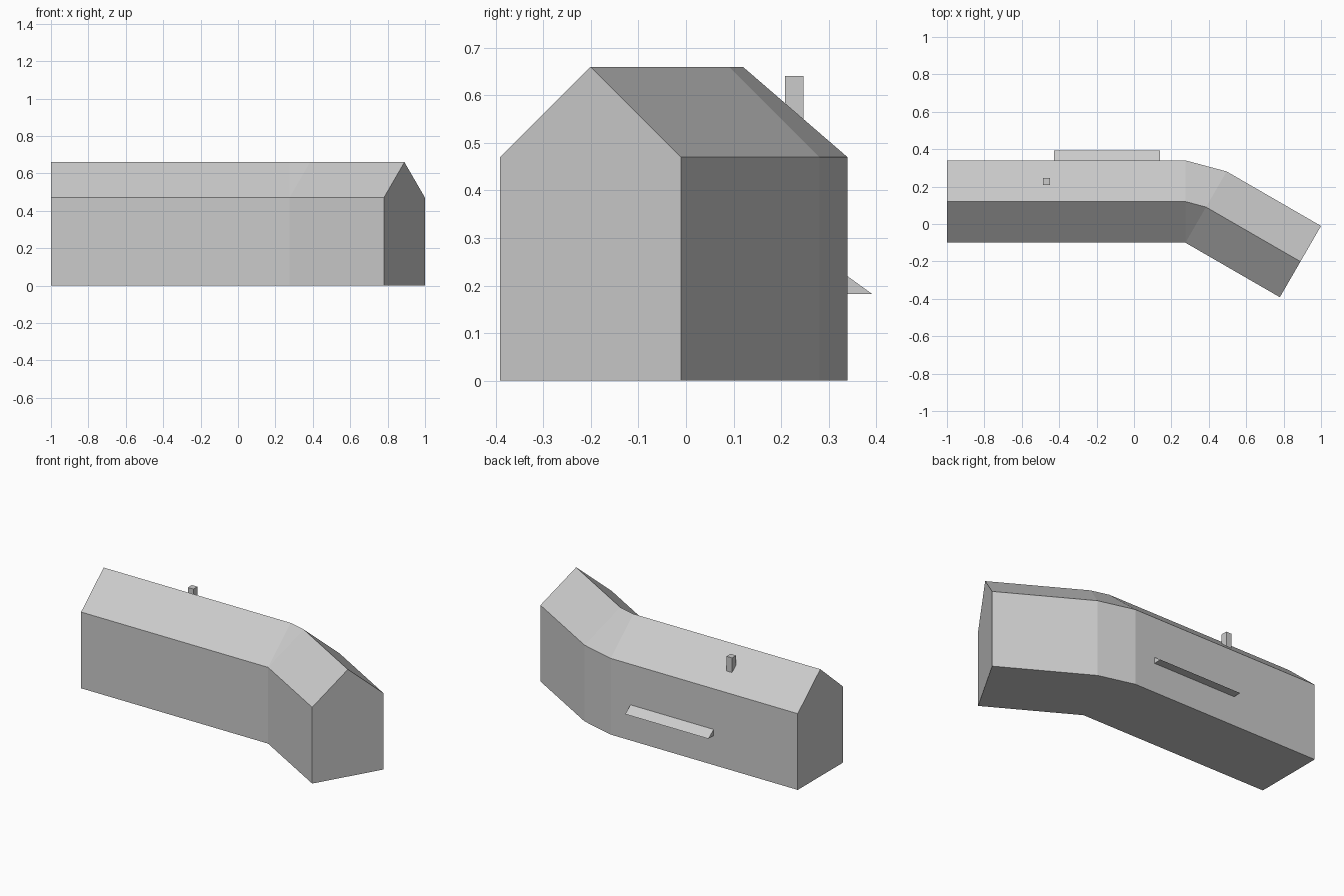
import bpy
from math import sin, cos, radians

if "Cube" in bpy.data.objects:
    bpy.data.objects.remove(bpy.data.objects["Cube"])

EAVE, RIDGE, DEPTH = 0.47, 0.66, 0.44


def loft(name, rings):
    """Closed solid through a series of matching cross-sections."""
    n = len(rings[0])
    verts = [v for ring in rings for v in ring]
    faces = [tuple(range(n))[::-1], tuple(range(len(verts) - n, len(verts)))]
    for r in range(len(rings) - 1):
        for i in range(n):
            j = (i + 1) % n
            quad = [r * n + i, r * n + j, (r + 1) * n + j, (r + 1) * n + i]
            # drop repeated corners where the sections pivot on one point
            keep = []
            for k in quad:
                if verts[k] not in [verts[m] for m in keep]:
                    keep.append(k)
            if len(keep) > 2:
                faces.append(tuple(keep))
    mesh = bpy.data.meshes.new(name)
    mesh.from_pydata(verts, [], faces)
    mesh.validate()
    obj = bpy.data.objects.new(name, mesh)
    bpy.context.collection.objects.link(obj)
    # weld the shared pivot edge and make normals consistent
    import bmesh
    bm = bmesh.new()
    bm.from_mesh(mesh)
    bmesh.ops.remove_doubles(bm, verts=bm.verts, dist=1e-5)
    bmesh.ops.recalc_face_normals(bm, faces=bm.faces)
    bm.to_mesh(mesh)
    bm.free()
    return obj


def section(x, y, degrees):
    """Gabled wall outline starting at the front foot, turned in plan."""
    s, c = sin(radians(degrees)), cos(radians(degrees))
    outline = [(0, 0), (DEPTH, 0), (DEPTH, EAVE), (DEPTH / 2, RIDGE), (0, EAVE)]
    return [(x + d * s, y + d * c, z) for d, z in outline]


# Bent gabled building: straight wing, corner wedge, angled wing
wing = 0.583
px, py = 0.275, -0.10
loft("house_body", [
    section(-1.0, py, 0),
    section(px, py, 0),
    section(px, py, 30),
    section(px + wing * cos(radians(30)), py - wing * sin(radians(30)), 30),
])

# Wedge-shaped canopy on the back wall
canopy = [(0.335, 0.182), (0.392, 0.182), (0.338, 0.221), (0.335, 0.221)]
loft("back_canopy", [[(x, y, z) for y, z in canopy] for x in (-0.427, 0.14)])

# Chimney on the back roof slope
chimney = [(0.208, 0.53), (0.247, 0.53), (0.247, 0.641), (0.208, 0.641)]
loft("chimney", [[(x, y, z) for y, z in chimney] for x in (-0.487, -0.449)])
